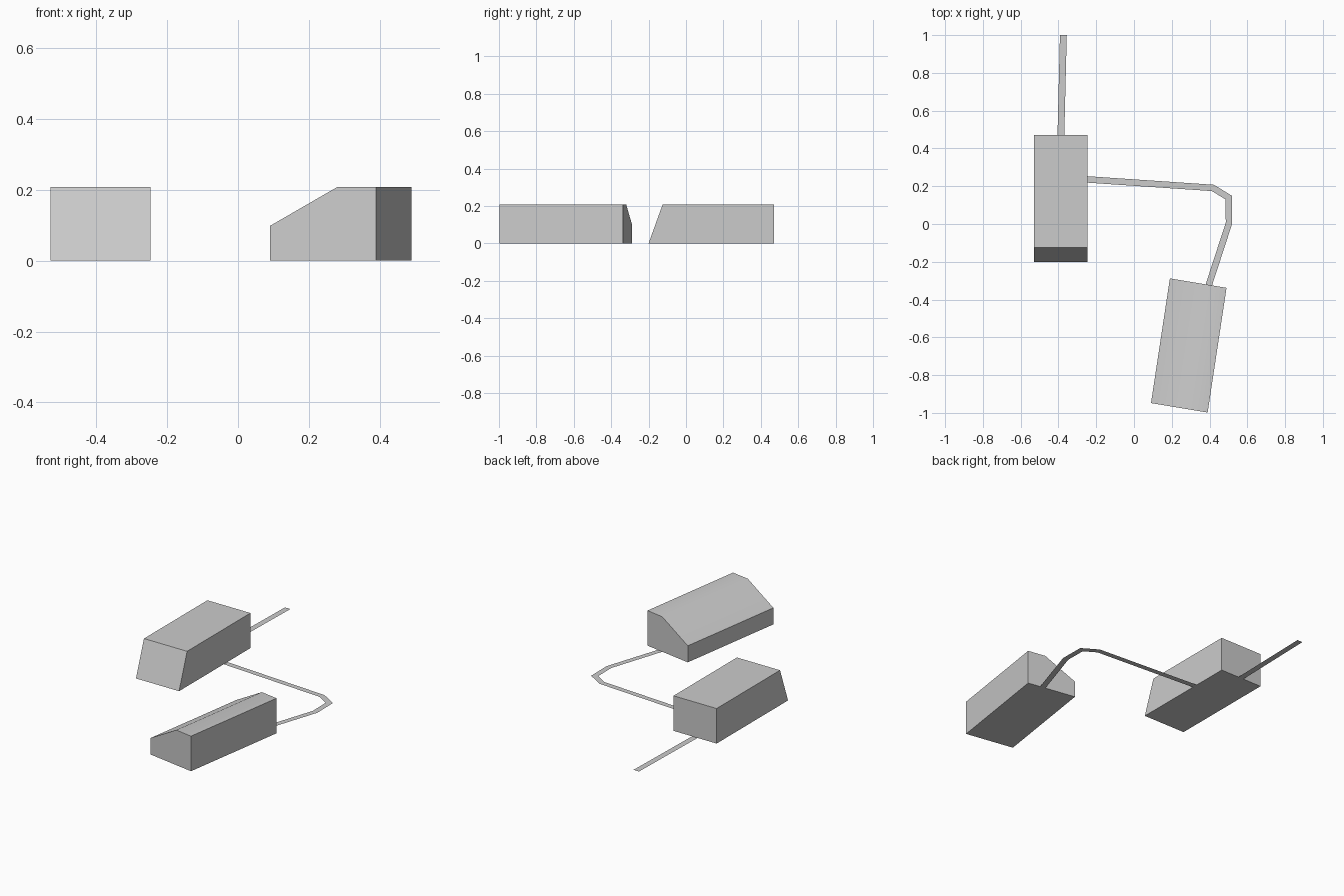
import bpy, bmesh, math
from mathutils import Vector

cube = bpy.data.objects.get("Cube")
if cube:
    bpy.data.objects.remove(cube, do_unlink=True)

grey = bpy.data.materials.new("light_grey")
grey.use_nodes = True
grey.diffuse_color = (0.6, 0.6, 0.6, 1)
grey.node_tree.nodes["Principled BSDF"].inputs["Base Color"].default_value = grey.diffuse_color


def add_object(name, bm):
    mesh = bpy.data.meshes.new(name)
    bm.to_mesh(mesh)
    bm.free()
    mesh.materials.append(grey)
    obj = bpy.data.objects.new(name, mesh)
    bpy.context.collection.objects.link(obj)
    return obj


def building(name, origin, across, along, profile):
    """Extrude a (distance, height) profile, set up along `across`, by `along`."""
    bm = bmesh.new()
    origin, across = Vector((*origin, 0)), Vector((*across, 0)).normalized()
    end = bm.faces.new([bm.verts.new(origin + across * d + Vector((0, 0, h)))
                        for d, h in profile])
    out = bmesh.ops.extrude_face_region(bm, geom=[end], use_keep_orig=True)
    moved = [g for g in out["geom"] if isinstance(g, bmesh.types.BMVert)]
    bmesh.ops.translate(bm, verts=moved, vec=Vector((*along, 0)))
    bmesh.ops.recalc_face_normals(bm, faces=bm.faces)
    return add_object(name, bm)


def road(name, path, width):
    """Flat mitred strip on the ground along a path."""
    pts = [Vector(p) for p in path]
    bm = bmesh.new()
    rows = []
    for i, p in enumerate(pts):
        before = (p - pts[i - 1]).normalized() if i else (pts[1] - p).normalized()
        after = (pts[i + 1] - p).normalized() if i < len(pts) - 1 else before
        tangent = (before + after).normalized()
        side = Vector((-tangent.y, tangent.x)) * width / 2 / tangent.dot(before)
        rows.append([bm.verts.new((*(p + s * side), 0)) for s in (1, -1)])
    for (a, b), (c, d) in zip(rows, rows[1:]):
        bm.faces.new((a, b, d, c))
    return add_object(name, bm)


# Long block with a leaning front wall
building("slanted_front_building", (-0.53, -0.2), (0, 1), (0.283, 0),
         [(0, 0), (0.67, 0), (0.67, 0.208), (0.075, 0.208)])

# Turned block with a roof sloping down on one side
shed = building("sloped_roof_building", (0.09, -0.948), (0.3, -0.05), (0.1, 0.66),
                [(0, 0), (0.304, 0), (0.304, 0.208), (0.193, 0.208), (0, 0.098)])
bpy.context.view_layer.objects.active = shed
shed.select_set(True)
bpy.ops.object.shade_smooth_by_angle(angle=math.radians(35))

# Ground strips
road("back_road", [(-0.387, 0.47), (-0.374, 1.0)], 0.036)
road("linking_road", [(-0.247, 0.236), (0.418, 0.191), (0.501, 0.14),
                      (0.503, 0.005), (0.396, -0.323)], 0.034)
